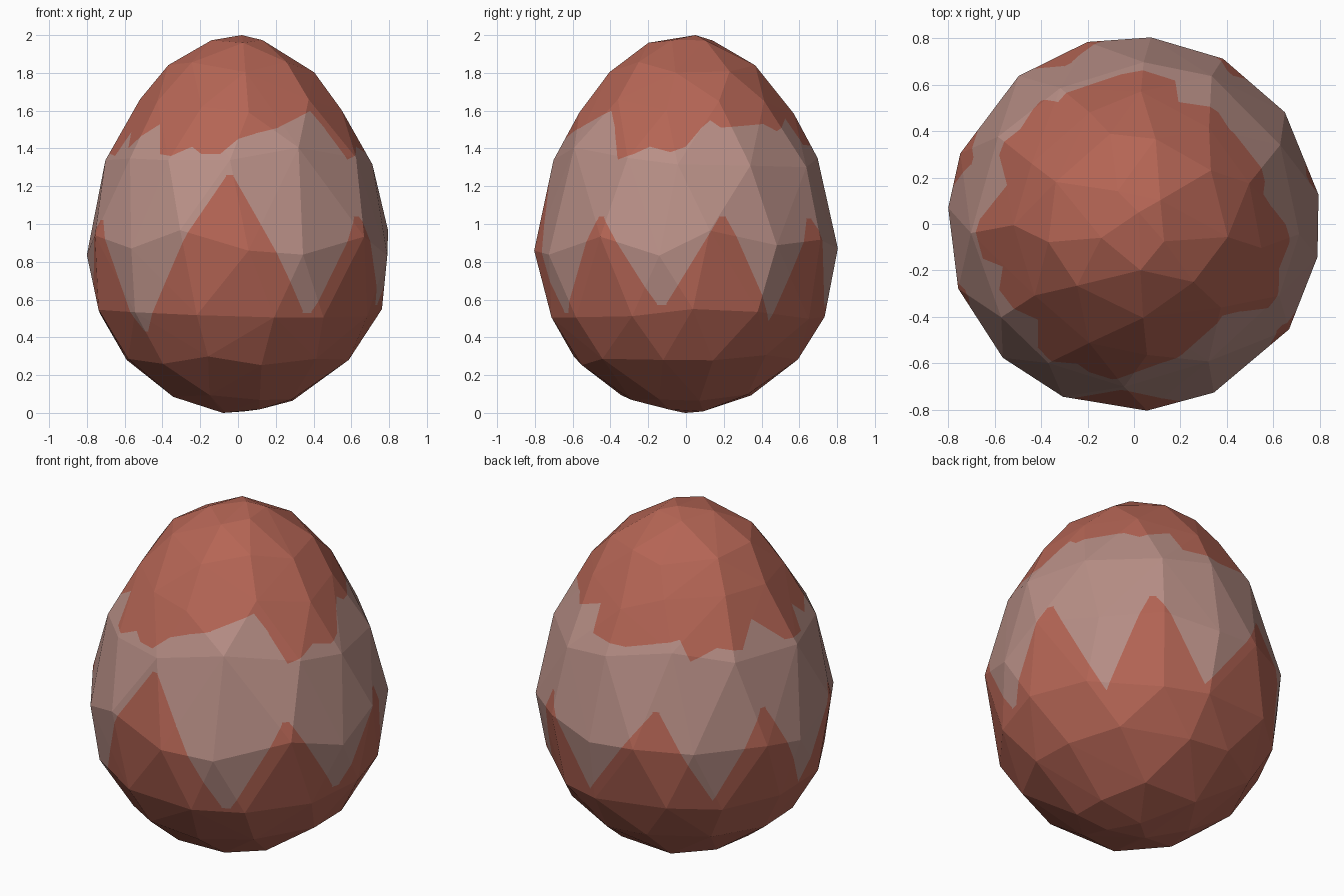
import bpy, bmesh, math, random
from mathutils import Vector

if "Cube" in bpy.data.objects:
    bpy.data.objects.remove(bpy.data.objects["Cube"])

random.seed(4)

# Egg profile as (height, radius)
PROFILE = [(0, .06), (.03, .2), (.09, .37), (.29, .61), (.57, .775), (.9, .81), (1.02, .8),
           (1.3, .72), (1.5, .63), (1.68, .505), (1.85, .37), (1.96, .2), (2, .05)]

# Paint edges as (angle in degrees, height)
ZIGZAG = [(-134, .43), (-95, 1.26), (-92, 1.26), (-62, .53), (-58, .53), (-37, 1.04), (-34, 1.04),
          (-12, .57), (-8, .57), (13, 1.04), (16, 1.04), (38, .48), (56, 1.03), (59, 1.03),
          (81, .55), (111, 1.1), (114, 1.1), (136, .57), (157, 1.08), (160, 1.08),
          (180, .54), (201, 1.02), (204, 1.02), (224, .43)]
DRIPS = [(-135, 1.53), (-128, 1.37), (-121, 1.36), (-112, 1.41), (-107, 1.37), (-98, 1.37),
         (-90, 1.45), (-81, 1.48), (-69, 1.51), (-46, 1.6), (-39, 1.5), (-32, 1.34), (-24, 1.37),
         (-17, 1.41), (-7, 1.38), (0, 1.41), (7, 1.5), (13, 1.55), (18, 1.51), (45, 1.53),
         (53, 1.49), (70, 1.56), (74, 1.42), (95, 1.41), (110, 1.45), (122, 1.48), (127, 1.37),
         (140, 1.43), (153, 1.4), (163, 1.53), (178, 1.38), (193, 1.36), (198, 1.49),
         (206, 1.4), (215, 1.46), (225, 1.53)]


def lerp(table, t):
    for (a, u), (b, v) in zip(table, table[1:]):
        if t <= b:
            return u + (v - u) * (t - a) / (b - a)
    return table[-1][1]


def radial(deg):
    return Vector((math.cos(math.radians(deg)), math.sin(math.radians(deg)), 0))


def on_egg(deg, z):
    return radial(deg) * lerp(PROFILE, z) + Vector((0, 0, z))


def angle_from(co, start):
    return (math.degrees(math.atan2(co.y, co.x)) - start) % 360 + start


def material(name, color):
    m = bpy.data.materials.new(name)
    m.diffuse_color = (*color, 1)
    m.use_nodes = True
    m.node_tree.nodes["Principled BSDF"].inputs["Base Color"].default_value = m.diffuse_color
    return m


# Faceted shell: uneven rings of points wrapped in a hull
bm = bmesh.new()
for z, count, wobble in [(.01, 3, .01), (.08, 8, .02), (.28, 12, .03), (.53, 13, .04), (.9, 15, .07),
                         (1.35, 12, .07), (1.62, 11, .05), (1.83, 9, .03), (1.965, 5, .01)]:
    turn = random.uniform(0, 360)
    for i in range(count):
        a = turn + 360 * (i + random.uniform(-.15, .15)) / count
        bm.verts.new(on_egg(a, z + random.uniform(-wobble, wobble)))
bm.verts.new((.02, .05, 2))
bm.verts.new((-.08, 0, 0))
hull = bmesh.ops.convex_hull(bm, input=bm.verts)
loose = {v for v in hull['geom_interior'] + hull['geom_unused'] if isinstance(v, bmesh.types.BMVert)}
bmesh.ops.delete(bm, geom=list(loose), context='VERTS')


def cut(faces, point, normal):
    geom = set(faces)
    for f in faces:
        geom.update(f.edges, f.verts)
    bmesh.ops.bisect_plane(bm, geom=list(geom), dist=1e-5, plane_co=point, plane_no=normal)


# Cut the painted edges into the facets, one sector at a time
for line in (ZIGZAG, DRIPS):
    for a, z in line:
        d = radial(a)
        near = [f for f in bm.faces if f.calc_center_median().dot(d) > .1]
        cut(near, Vector(), Vector((-d.y, d.x, 0)))
    for (a0, z0), (a1, z1) in zip(line, line[1:] + [(line[0][0] + 360, line[0][1])]):
        if a1 - a0 < .1:
            continue
        p, q = on_egg(a0, z0), on_egg(a1, z1)
        normal = (q - p).cross(radial((a0 + a1) / 2)).normalized()
        sector = [f for f in bm.faces
                  if angle_from(f.calc_center_median(), a0) < a1
                  and min(v.co.z for v in f.verts) < max(z0, z1) + .03
                  and max(v.co.z for v in f.verts) > min(z0, z1) - .03]
        if sector:
            cut(sector, p, normal)

# Pale band between the zigzag and the drips
for f in bm.faces:
    c = f.calc_center_median()
    low = lerp(ZIGZAG + [(226, .43)], angle_from(c, -134))
    high = lerp(DRIPS, angle_from(c, -135))
    f.material_index = int(low < c.z < high)
    f.smooth = False

# Remove cut lines that separate nothing
bmesh.ops.dissolve_limit(bm, angle_limit=math.radians(.3), verts=bm.verts, edges=bm.edges,
                         delimit={'MATERIAL'})
bmesh.ops.recalc_face_normals(bm, faces=bm.faces)

mesh = bpy.data.meshes.new("egg_shell")
bm.to_mesh(mesh)
bm.free()
mesh.materials.append(material("brick_red", (.46, .13, .09)))
mesh.materials.append(material("dusty_pink", (.48, .275, .24)))
egg = bpy.data.objects.new("egg_shell", mesh)
bpy.context.collection.objects.link(egg)
